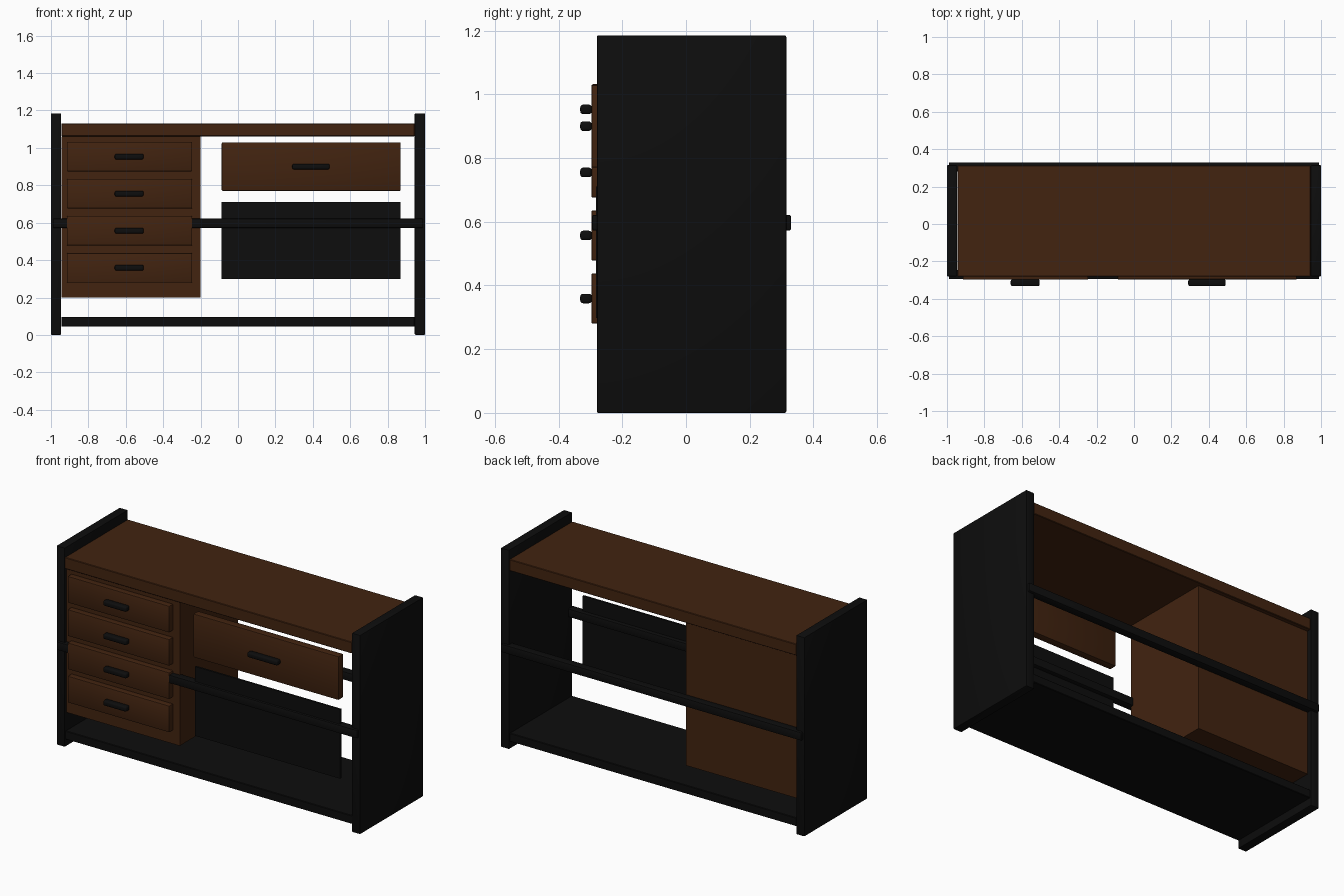
import bpy

cube = bpy.data.objects.get("Cube")
if cube:
    bpy.data.objects.remove(cube, do_unlink=True)


def make_material(name, color):
    mat = bpy.data.materials.new(name)
    mat.use_nodes = True
    mat.diffuse_color = color
    mat.node_tree.nodes["Principled BSDF"].inputs["Base Color"].default_value = color
    return mat


wood = make_material("dark brown wood", (0.054, 0.017, 0.005, 1))
black = make_material("matte black", (0.004, 0.004, 0.004, 1))


def box(name, xs, ys, zs, mat, bevel=0.0, segments=1):
    """Box between pairs of limits, with optionally softened edges."""
    spans = (xs, ys, zs)
    bpy.ops.mesh.primitive_cube_add(size=1, location=[(a + b) / 2 for a, b in spans])
    obj = bpy.context.object
    obj.name = name
    obj.scale = [b - a for a, b in spans]
    bpy.ops.object.transform_apply(location=False, rotation=False, scale=True)
    obj.data.materials.append(mat)
    if bevel:
        mod = obj.modifiers.new("soft edges", "BEVEL")
        mod.width = bevel
        mod.segments = segments
        bpy.ops.object.modifier_apply(modifier=mod.name)
        if segments > 1:
            bpy.ops.object.shade_smooth_by_angle()
    return obj


def handle(name, x, half_width, z):
    box(name, (x - half_width, x + half_width), (-0.332, -0.296),
        (z - 0.015, z + 0.015), black, 0.009, 3)


inner = 0.945

# Side panels
for side, sign in (("left", 1), ("right", -1)):
    xs = sorted((sign * inner, sign * 1.0))
    box(side + "_side_panel", xs, (-0.28, 0.315), (0, 1.185), black, 0.005, 2)

# Worktop and base shelf
box("worktop", (-inner, inner), (-0.28, 0.312), (1.062, 1.13), wood, 0.003)
box("base_shelf", (-inner, inner), (-0.275, 0.31), (0.045, 0.095), black, 0.003)

# Horizontal rails
for end, y in (("front", -0.27), ("back", 0.305)):
    box(end + "_rail", (-0.99, 0.99), (y - 0.025, y + 0.025), (0.572, 0.622), black, 0.007, 2)

# Drawer cabinet with a stack of four drawers
box("drawer_cabinet", (-inner, -0.2), (-0.262, 0.287), (0.2, 1.062), wood)
for i in range(4):
    z = 0.953 - i * 0.198
    box(f"small_drawer_{i + 1}", (-0.915, -0.245), (-0.297, -0.25),
        (z - 0.079, z + 0.079), wood, 0.005, 2)
    handle(f"small_handle_{i + 1}", -0.582, 0.077, z)

# Wide drawer front and the plain panel below it
box("wide_drawer", (-0.087, 0.87), (-0.297, -0.25), (0.77, 1.03), wood, 0.006, 2)
handle("wide_handle", 0.39, 0.1, 0.9)
box("lower_panel", (-0.087, 0.87), (-0.282, -0.27), (0.298, 0.71), black)
